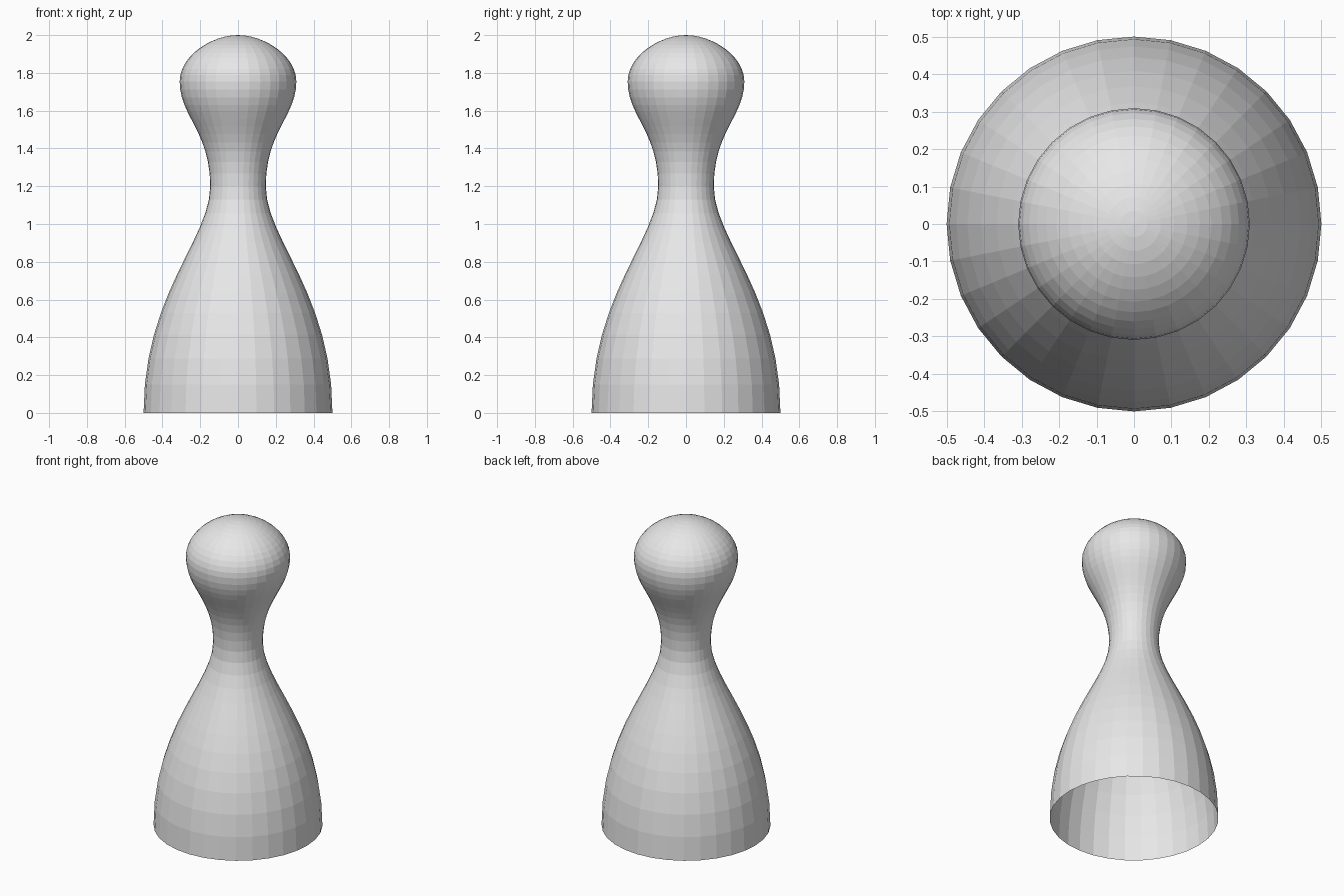
import bpy, bmesh, math
from mathutils import Vector
from mathutils.geometry import interpolate_bezier

if "Cube" in bpy.data.objects:
    bpy.data.objects.remove(bpy.data.objects["Cube"])

SIDES = 32

# Profile as bezier spans: (start, handle, handle, end, points), each (radius, height)
spans = [
    ((.5, 0), (.5, .63), (.147, .92), (.147, 1.2), 13),      # flared body
    ((.147, 1.2), (.147, 1.49), (.309, 1.57), (.309, 1.755), 13),  # neck to head
    ((.309, 1.755), (.309, 1.89), (.14, 2), (0, 2), 13),     # domed head
]
profile = []
for a, h1, h2, b, n in spans:
    pts = interpolate_bezier(*[Vector((r, 0, z)) for r, z in (a, h1, h2, b)], n)
    profile += pts if not profile else pts[1:]

# Lathe the open-bottomed shell
bm = bmesh.new()
verts = [bm.verts.new(p) for p in profile]
edges = [bm.edges.new(pair) for pair in zip(verts, verts[1:])]
bmesh.ops.spin(bm, geom=verts + edges, cent=(0, 0, 0), axis=(0, 0, 1),
               angle=math.tau, steps=SIDES, use_merge=True)
bmesh.ops.remove_doubles(bm, verts=bm.verts, dist=1e-4)
bmesh.ops.recalc_face_normals(bm, faces=bm.faces)
# Make sure the shell faces outward
bm.normal_update()
f = min(bm.faces, key=lambda f: f.calc_center_median().z)
c = f.calc_center_median()
if f.normal.x * c.x + f.normal.y * c.y < 0:
    bmesh.ops.reverse_faces(bm, faces=bm.faces)

mesh = bpy.data.meshes.new("game_pawn")
bm.to_mesh(mesh)
bm.free()
mat = bpy.data.materials.new("light grey")
mat.diffuse_color = (.8, .8, .8, 1)
mat.use_nodes = True
mat.node_tree.nodes["Principled BSDF"].inputs["Base Color"].default_value = mat.diffuse_color
mesh.materials.append(mat)
bpy.context.collection.objects.link(bpy.data.objects.new("game_pawn", mesh))
